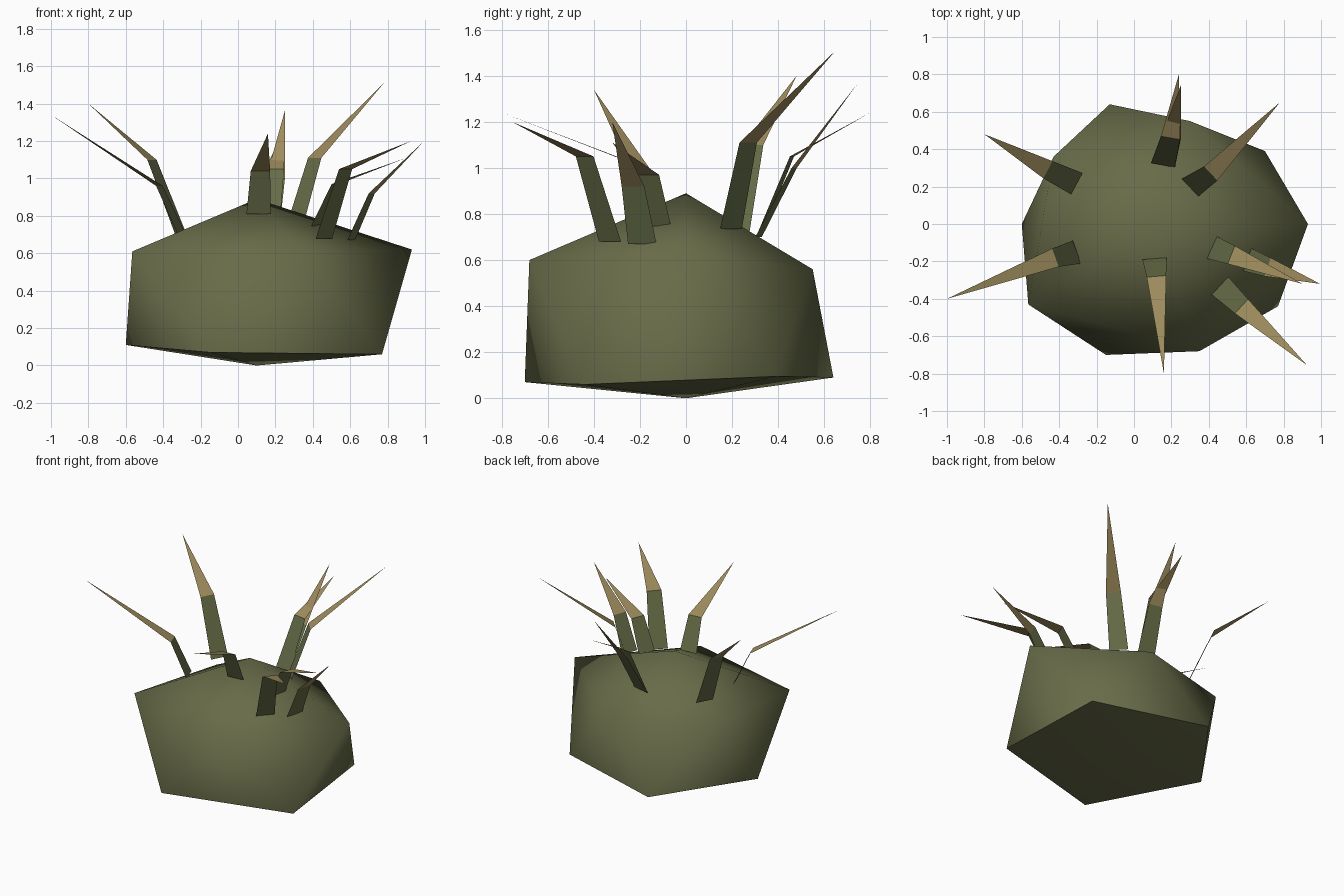
import bpy, bmesh, math
from mathutils import Vector

if "Cube" in bpy.data.objects:
    bpy.data.objects.remove(bpy.data.objects["Cube"])


def material(name, rgb):
    m = bpy.data.materials.new(name)
    m.diffuse_color = (*rgb, 1)
    m.use_nodes = True
    m.node_tree.nodes["Principled BSDF"].inputs["Base Color"].default_value = m.diffuse_color
    return m


olive = material("olive_body", (0.138, 0.149, 0.065))
green = material("leaf_green", (0.130, 0.149, 0.062))
tan = material("dry_tan", (0.342, 0.262, 0.110))


def make_object(name, bm, mats):
    me = bpy.data.meshes.new(name)
    bm.to_mesh(me)
    bm.free()
    for m in mats:
        me.materials.append(m)
    ob = bpy.data.objects.new(name, me)
    bpy.context.collection.objects.link(ob)
    return ob


# Body: an uneven icosahedron, two staggered rings between two poles
LOWER = [(-0.60, 0, 0.11), (-0.13, 0.64, 0.09), (0.70, 0.39, 0.095),
         (0.77, -0.44, 0.06), (-0.15, -0.70, 0.07)]
UPPER = [(-0.43, 0.36, 0.56), (0.30, 0.55, 0.56), (0.93, 0, 0.62),
         (0.35, -0.68, 0.60), (-0.565, -0.43, 0.61)]
bm = bmesh.new()
low = [bm.verts.new(p) for p in LOWER]
up = [bm.verts.new(p) for p in UPPER]
top = bm.verts.new((0.1, 0, 0.89))
bottom = bm.verts.new((0.1, 0, 0))
for i in range(5):
    j = (i + 1) % 5
    for tri in ((up[i], up[j], top), (low[j], low[i], bottom),
                (low[i], low[j], up[i]), (up[i], low[j], up[j])):
        bm.faces.new(tri)
bmesh.ops.recalc_face_normals(bm, faces=bm.faces)
for f in bm.faces:
    f.smooth = True
# Crisp rim around the underside
for e in bm.edges:
    if e.verts[0] in low and e.verts[1] in low:
        e.smooth = False
make_object("body", bm, [olive])

# Leaf blades: centre of base, bend and tip
BLADES = [
    ((0.30, 0.195, 0.735), (0.41, 0.27, 1.11), (0.78, 0.65, 1.51)),
    ((0.155, 0.315, 0.70), (0.20, 0.47, 1.00), (0.25, 0.74, 1.36)),
    ((0.155, 0.315, 0.70), (0.195, 0.46, 1.05), (0.24, 0.80, 1.24)),
    ((-0.305, 0.215, 0.70), (-0.46, 0.29, 1.10), (-0.80, 0.48, 1.40)),
    ((-0.305, -0.15, 0.71), (-0.42, -0.18, 0.96), (-1.00, -0.40, 1.34)),
    ((0.11, -0.185, 0.81), (0.12, -0.28, 1.04), (0.16, -0.80, 1.24)),
    ((0.46, -0.33, 0.68), (0.575, -0.44, 1.05), (0.925, -0.755, 1.20)),
    ((0.605, -0.19, 0.67), (0.715, -0.23, 0.92), (0.995, -0.32, 1.20)),
    ((0.415, -0.125, 0.745), (0.52, -0.165, 0.97), (0.90, -0.32, 1.11)),
]
for n, (a, b, c) in enumerate(BLADES):
    a, b, c = Vector(a), Vector(b), Vector(c)
    d = c - a
    side = Vector((d.y, -d.x, 0)).normalized()
    bm = bmesh.new()
    v = [bm.verts.new(p) for p in (a - side * 0.065, a + side * 0.065,
                                   b + side * 0.052, b - side * 0.052, c)]
    bm.faces.new(v[:4])
    bm.faces.new((v[3], v[2], v[4])).material_index = 1
    make_object(f"leaf_blade_{n + 1}", bm, [green, tan])
